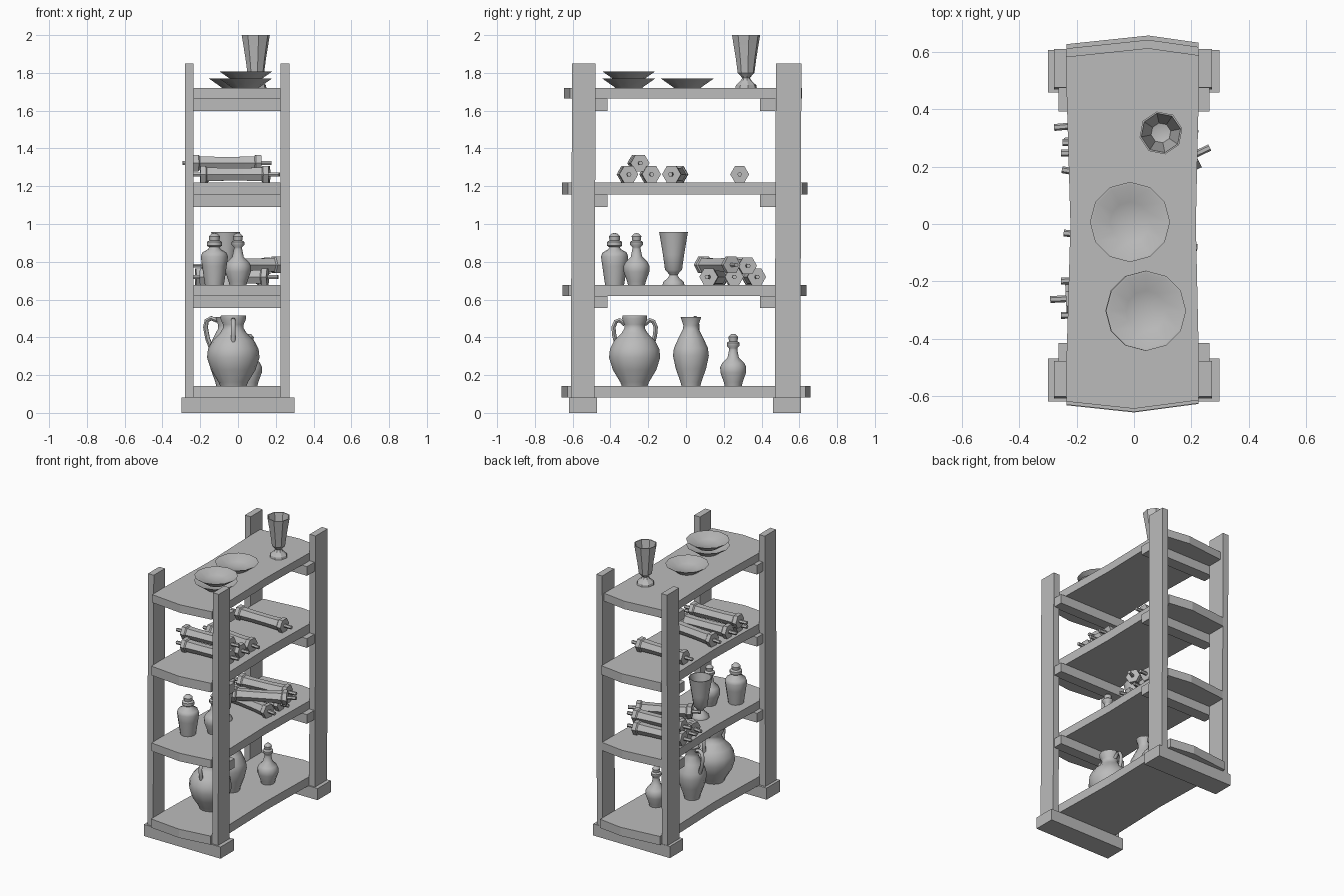
import bpy, bmesh
from math import pi, cos, sin, radians
from mathutils import Matrix, Vector

cube = bpy.data.objects.get("Cube")
if cube:
    bpy.data.objects.remove(cube, do_unlink=True)

grey = bpy.data.materials.new("plain_grey")
grey.use_nodes = True
COLOUR = (0.5, 0.5, 0.5, 1)
grey.diffuse_color = COLOUR
grey.node_tree.nodes["Principled BSDF"].inputs["Base Color"].default_value = COLOUR


def finish(name, bm, matrix=None, smooth=None):
    """Turn a bmesh into a named object, optionally placed and smoothed."""
    bmesh.ops.remove_doubles(bm, verts=bm.verts, dist=0.0005)
    bmesh.ops.recalc_face_normals(bm, faces=bm.faces)
    mesh = bpy.data.meshes.new(name)
    bm.to_mesh(mesh)
    bm.free()
    mesh.materials.append(grey)
    obj = bpy.data.objects.new(name, mesh)
    bpy.context.collection.objects.link(obj)
    if matrix:
        obj.matrix_world = matrix
    if smooth:
        bpy.ops.object.select_all(action='DESELECT')
        obj.select_set(True)
        bpy.context.view_layer.objects.active = obj
        bpy.ops.object.shade_smooth_by_angle(angle=radians(smooth))
    return obj


def slab(name, outline, z0, z1, lean=0):
    """Extrude an xy outline from z0 to z1, leaning the top along y."""
    bm = bmesh.new()
    low = [bm.verts.new((x, y, z0)) for x, y in outline]
    top = [bm.verts.new((x, y + lean, z1)) for x, y in outline]
    bm.faces.new(low)
    bm.faces.new(top)
    for i in range(len(low)):
        j = (i + 1) % len(low)
        bm.faces.new((low[i], low[j], top[j], top[i]))
    return finish(name, bm)


def box(name, x0, x1, y0, y1, z0, z1, lean=0):
    return slab(name, [(x0, y0), (x1, y0), (x1, y1), (x0, y1)], z0, z1, lean)


def turned(name, profile, sides, matrix, smooth=45, phase=0):
    """Revolve (radius, height) points about z; open ends get capped."""
    bm = bmesh.new()
    rings = []
    for r, z in profile:
        angles = [phase + 2 * pi * k / sides for k in range(sides)]
        rings.append([bm.verts.new((r * cos(a), r * sin(a), z)) for a in angles])
    for a, b in zip(rings, rings[1:]):
        for i in range(sides):
            j = (i + 1) % sides
            bm.faces.new((a[i], a[j], b[j], b[i]))
    for ring, (r, z) in ((rings[0], profile[0]), (rings[-1], profile[-1])):
        if r > 0:
            bm.faces.new(ring)
    return finish(name, bm, matrix, smooth)


def handle(name, path, centre, turn):
    """Round tube along (reach, height) points, turned about the vessel."""
    curve = bpy.data.curves.new(name, 'CURVE')
    curve.dimensions = '3D'
    curve.bevel_depth = 0.013
    curve.bevel_resolution = 1
    curve.use_fill_caps = True
    spline = curve.splines.new('POLY')
    spline.points.add(len(path) - 1)
    for point, (r, z) in zip(spline.points, path):
        point.co = (r * cos(turn), r * sin(turn), z, 1)
    obj = bpy.data.objects.new(name, curve)
    obj.location = centre
    curve.materials.append(grey)
    bpy.context.collection.objects.link(obj)
    bpy.ops.object.select_all(action='DESELECT')
    obj.select_set(True)
    bpy.context.view_layer.objects.active = obj
    bpy.ops.object.convert(target='MESH')
    bpy.ops.object.shade_smooth_by_angle(angle=radians(60))


def at(x, y, z):
    return Matrix.Translation((x, y, z))


# Feet and posts
for end, y0, y1, p0, p1, lean in (("front", -.62, -.47, -.61, -.485, .007),
                                  ("back", .46, .608, .47, .605, .006)):
    box(end + "_foot", -.3, .298, y0, y1, 0, .082)
    for side, x0, x1 in (("right", -.28, -.235), ("left", .226, .272)):
        box(f"{end}_{side}_post", x0, x1, p0, p1, .08, 1.85, lean)

# Shelves with slightly worn, bowed outlines, and the bars that carry them
SHELVES = [(.082, .143, -.658, .658), (.62, .677, -.653, .637),
           (1.156, 1.22, -.656, .643), (1.664, 1.72, -.645, .614)]
for n, (z0, z1, y0, y1) in enumerate(SHELVES, 1):
    outline = [(-.235, y0 + .025), (0, y0), (.226, y0 + .03), (.226, -.45),
               (.216, 0), (.226, .45), (.226, y1 - .025), (.05, y1),
               (-.235, y1 - .03), (-.235, .45), (-.222, 0), (-.235, -.45)]
    slab(f"shelf_{n}", outline, z0, z1)
    if n > 1:
        box(f"front_bar_{n}", -.264, .264, -.49, -.415, z0 - .065, z0)
        box(f"back_bar_{n}", -.264, .264, .392, .475, z0 - .065, z0)
FLOOR_1, FLOOR_2, FLOOR_3, FLOOR_4 = [s[1] for s in SHELVES]

# Plates
PLATE = [(.07, 0), (.08, .008), (.14, .05), (.132, .05), (.07, .02), (0, .013)]
for n, (x, y, lift) in enumerate([(.04, -.303, 0), (.042, -.303, .038),
                                  (-.014, .007, 0)], 1):
    turned(f"plate_{n}", PLATE, 12, at(x, y, FLOOR_4 + lift), 35)

# Goblets
GOBLET = [(.058, 0), (.055, .015), (.03, .038), (.021, .052), (.03, .065),
          (.045, .08), (.056, .16), (.076, .28), (.07, .28), (.048, .16),
          (.035, .09), (0, .08)]
turned("upper_goblet", GOBLET, 8, at(.094, .318, FLOOR_4), 30, .2)
turned("lower_goblet", GOBLET, 12, at(-.066, -.066, FLOOR_2))

# Stoppered bottles
WIDE_BOTTLE = [(.05, 0), (.055, .03), (.065, .1), (.072, .15), (.064, .172),
               (.032, .19), (.028, .2), (.04, .208), (.04, .228), (.027, .236),
               (.03, .258), (.015, .273), (0, .275)]
SLIM_BOTTLE = [(.045, 0), (.05, .02), (.068, .07), (.069, .1), (.058, .122),
               (.03, .15), (.022, .19), (.022, .2), (.034, .212), (.034, .228),
               (.022, .236), (.026, .258), (.013, .273), (0, .275)]
turned("wide_bottle", WIDE_BOTTLE, 12, at(-.125, -.378, FLOOR_2))
turned("slim_bottle_1", SLIM_BOTTLE, 12, at(0, -.262, FLOOR_2))
turned("slim_bottle_2", SLIM_BOTTLE, 12, at(.058, .25, FLOOR_1))

# Two-handled amphora
AMPHORA = [(.07, 0), (.078, .02), (.118, .085), (.139, .15), (.134, .195),
           (.11, .24), (.07, .28), (.055, .305), (.055, .325), (.068, .355),
           (.066, .373), (.05, .373), (.04, .32), (0, .3)]
spot = (-.025, -.272, FLOOR_1)
turned("amphora", AMPHORA, 14, at(*spot))
GRIP = [(.052, .325), (.08, .348), (.1, .34), (.112, .31), (.108, .27), (.1, .235)]
for side, turn in (("front", -pi / 2), ("back", pi / 2)):
    handle(f"amphora_{side}_handle", GRIP, spot, turn)

# One-handled jug
JUG = [(.05, 0), (.055, .02), (.08, .09), (.095, .16), (.09, .2), (.065, .255),
       (.042, .3), (.04, .32), (.055, .365), (.045, .365), (.03, .32), (0, .3)]
spot = (-.065, .026, FLOOR_1)
turned("jug", JUG, 12, at(*spot))
LOOP = [(.045, .345), (.08, .358), (.105, .345), (.112, .31), (.1, .25), (.08, .2)]
handle("jug_handle", LOOP, spot, radians(163))

# Scrolls: six-sided rolls with end collars and thin rods
HALF = [(.012, .235), (.012, .18), (.05, .18), (.05, .152), (.042, .145),
        (.039, .06)]
SCROLL = [(r, -z) for r, z in HALF] + HALF[::-1]
LOW, HIGH = .043, .102
scrolls = [  # x, y, floor, lift, yaw
    (-.02, -.31, FLOOR_3, LOW, .04), (-.02, -.19, FLOOR_3, LOW, .04),
    (-.058, -.252, FLOOR_3, HIGH, .05), (-.012, -.057, FLOOR_3, LOW, -.11),
    (-.015, .284, FLOOR_3, LOW, 0),
    (-.02, .15, FLOOR_2, LOW, -.17), (-.02, .252, FLOOR_2, LOW, .02),
    (-.045, .358, FLOOR_2, LOW, .09), (-.01, .31, FLOOR_2, HIGH, .09),
    (.053, .165, FLOOR_2, HIGH + .005, .45)]
for n, (x, y, floor, lift, yaw) in enumerate(scrolls, 1):
    place = at(x, y, floor + lift) @ Matrix.Rotation(yaw, 4, 'Z') @ Matrix.Rotation(pi / 2, 4, 'Y')
    turned(f"scroll_{n}", SCROLL, 6, place, 30, pi / 6)
